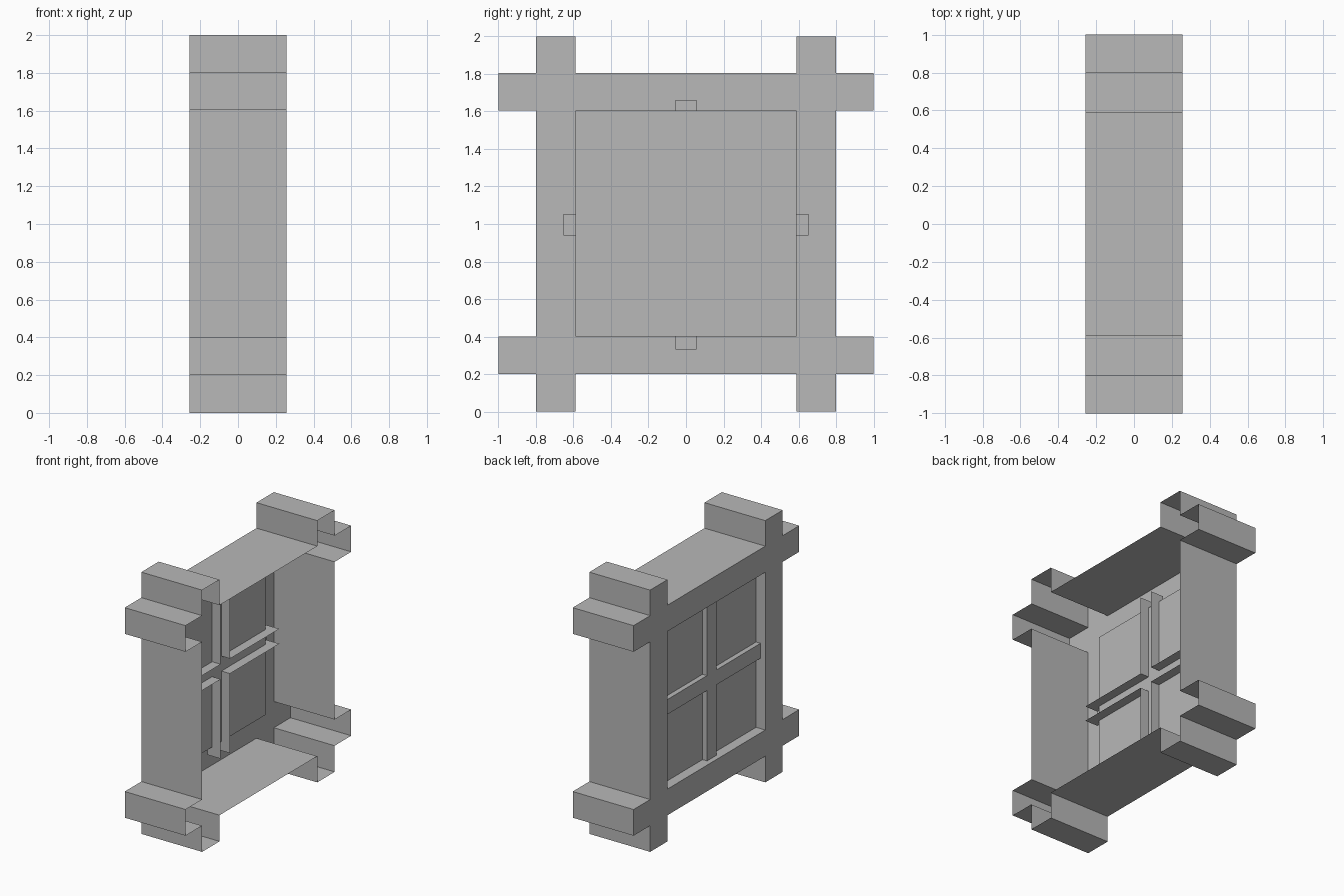
import bpy
import bmesh

if "Cube" in bpy.data.objects:
    bpy.data.objects.remove(bpy.data.objects["Cube"], do_unlink=True)

FRONT, BACK = -0.257, 0.257      # outer face and open rear of the shell
PANE_X = FRONT + 0.078           # recessed panes
BAR_FRONT, BAR_BACK = FRONT + 0.04, FRONT + 0.15

grey = bpy.data.materials.new("plain_grey")
grey.use_nodes = True
grey.diffuse_color = (0.48, 0.48, 0.48, 1)
grey.node_tree.nodes["Principled BSDF"].inputs["Base Color"].default_value = grey.diffuse_color


def fill_cells(bm, x, ys, zs, keep):
    """Fill the chosen cells of a y/z grid with faces looking towards -x."""
    grid = [[bm.verts.new((x, y, z)) for z in zs] for y in ys]
    for i in range(len(ys) - 1):
        for j in range(len(zs) - 1):
            if keep(i, j):
                bm.faces.new((grid[i][j], grid[i][j + 1], grid[i + 1][j + 1], grid[i + 1][j]))
    bmesh.ops.delete(bm, geom=[v for v in bm.verts if not v.link_faces], context='VERTS')


def extrude_rim(bm, edges, x):
    """Pull boundary edges back to depth x and return the new edges."""
    geom = bmesh.ops.extrude_edge_only(bm, edges=edges)["geom"]
    for v in geom:
        if isinstance(v, bmesh.types.BMVert):
            v.co.x = x
    return [e for e in geom if isinstance(e, bmesh.types.BMEdge)
            and all(abs(v.co.x - x) < 1e-5 for v in e.verts)]


def finish(bm, name):
    bmesh.ops.recalc_face_normals(bm, faces=bm.faces)
    flat = max(bm.faces, key=lambda f: abs(f.normal.x))
    if flat.normal.x > 0:
        bmesh.ops.reverse_faces(bm, faces=bm.faces)
    mesh = bpy.data.meshes.new(name)
    bm.to_mesh(mesh)
    bm.free()
    mesh.materials.append(grey)
    bpy.context.collection.objects.link(bpy.data.objects.new(name, mesh))


# Frame: four crossing beams as one shell, open at the rear
bm = bmesh.new()
ys = (-1, -0.8, -0.59, 0.59, 0.8, 1)
zs = (0, 0.2, 0.4, 1.605, 1.805, 2)
fill_cells(bm, FRONT, ys, zs, lambda i, j: i in (1, 3) or j in (1, 3))


def around_opening(edge):
    return all(abs(v.co.y) < 0.6 and 0.39 < v.co.z < 1.62 for v in edge.verts)


rim = [e for e in bm.edges if e.is_boundary]
opening = [e for e in rim if around_opening(e)]
outside = [e for e in rim if not around_opening(e)]
extrude_rim(bm, outside, BACK)

# Window: short reveal closed by the recessed pane
bmesh.ops.contextual_create(bm, geom=extrude_rim(bm, opening, PANE_X))
finish(bm, "window_frame")

# Glazing bars: a cross-shaped channel with open ends
bm = bmesh.new()
ys = (-0.652, -0.056, 0.056, 0.652)
zs = (0.33, 0.938, 1.052, 1.66)
fill_cells(bm, BAR_FRONT, ys, zs, lambda i, j: i == 1 or j == 1)


def bar_end(edge):
    return any(all(abs(v.co[axis] - limit) < 1e-4 for v in edge.verts)
               for axis, cuts in ((1, ys), (2, zs)) for limit in (cuts[0], cuts[-1]))


extrude_rim(bm, [e for e in bm.edges if e.is_boundary and not bar_end(e)], BAR_BACK)
finish(bm, "glazing_bars")
